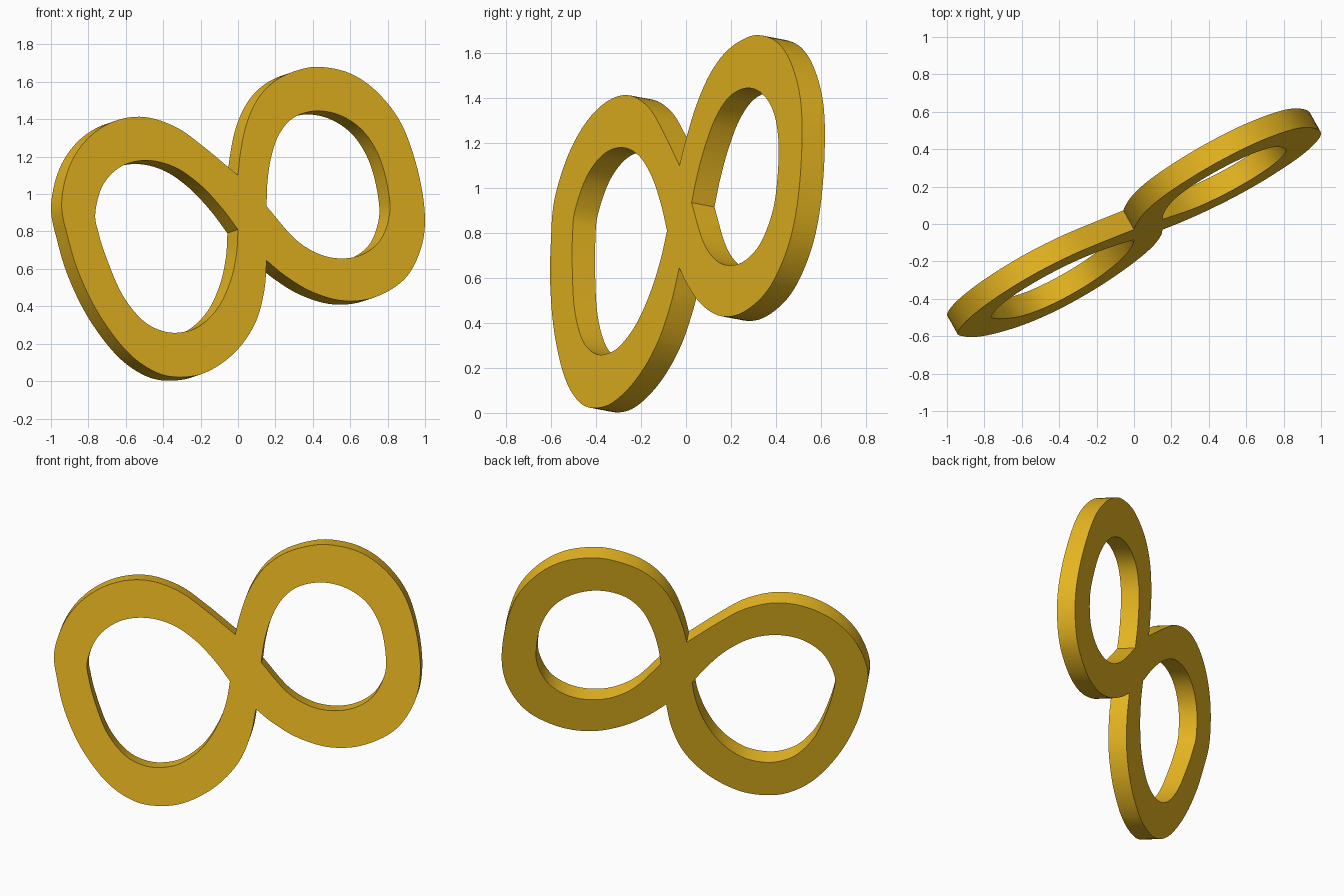
import bpy, bmesh, math
from mathutils import Vector, Matrix

if "Cube" in bpy.data.objects:
    bpy.data.objects.remove(bpy.data.objects["Cube"])

# Plane of the tilted plate: in-plane axes U, V and front normal N
turn, tilt, thick, depth = math.radians(29.2), math.radians(9.4), 0.118, 0.205
U = Vector((math.cos(turn), math.sin(turn), 0))
N = Vector((math.sin(turn) * math.cos(tilt), -math.cos(turn) * math.cos(tilt), math.sin(tilt)))
V = N.cross(U)

# Front-view (x, z) key points of each edge, from corner to corner
left_outer = [(0, 1.10), (-.18, 1.25), (-.33, 1.357), (-.50, 1.412), (-.66, 1.39), (-.80, 1.30),
              (-.90, 1.15), (-.943, .95), (-.91, .77), (-.85, .575), (-.745, .36), (-.60, .165),
              (-.46, .058), (-.33, .022), (-.175, .045), (-.02, .15), (.09, .305), (.14, .48), (.153, .645)]
right_outer = [(.153, .645), (.25, .565), (.39, .48), (.56, .43), (.73, .448), (.89, .545), (.977, .705),
               (.999, .89), (.96, 1.132), (.875, 1.373), (.747, 1.543), (.60, 1.645), (.437, 1.68),
               (.313, 1.66), (.195, 1.603), (.105, 1.507), (.045, 1.373), (.013, 1.22), (0, 1.10)]
left_hole = [(0, .81), (-.09, .93), (-.205, 1.052), (-.34, 1.145), (-.485, 1.18), (-.62, 1.15),
             (-.72, 1.052), (-.763, .90), (-.745, .79), (-.70, .65), (-.62, .465), (-.515, .33),
             (-.41, .27), (-.31, .26), (-.205, .295), (-.105, .395), (-.04, .535), (-.008, .68), (0, .81)]
right_hole = [(.153, .935), (.157, 1.06), (.177, 1.195), (.22, 1.32), (.30, 1.41), (.425, 1.445),
              (.56, 1.415), (.68, 1.325), (.765, 1.175), (.81, .975), (.803, .855), (.755, .745),
              (.66, .675), (.543, .656), (.425, .683), (.30, .765), (.153, .935)]


def to_plane(x, z):
    y = (N.x * x + N.z * z - depth) / -N.y
    p = Vector((x, y, z))
    return Vector((p.dot(U), p.dot(V)))


def smooth_path(points, steps=6):
    """Catmull-Rom path through the points; the last point is left out."""
    p = [to_plane(*q) for q in points]
    p = [2 * p[0] - p[1]] + p + [2 * p[-1] - p[-2]]
    out = []
    for a, b, c, d in zip(p, p[1:], p[2:], p[3:]):
        for i in range(steps):
            t = i / steps
            out.append(0.5 * (2 * b + (c - a) * t + (2 * a - 5 * b + 4 * c - d) * t * t
                              + (3 * b - a - 3 * c + d) * t ** 3))
    return out


# Figure-eight plate: one outline with two holes, filled and extruded
curve = bpy.data.curves.new("double_loop", 'CURVE')
curve.dimensions = '2D'
curve.fill_mode = 'BOTH'
curve.extrude = thick / 2
for path in (smooth_path(left_outer) + smooth_path(right_outer),
             smooth_path(left_hole), smooth_path(right_hole)):
    spline = curve.splines.new('POLY')
    spline.points.add(len(path) - 1)
    for point, co in zip(spline.points, path):
        point.co = (co.x, co.y, 0, 1)
    spline.use_cyclic_u = True

loop = bpy.data.objects.new("double_loop", curve)
bpy.context.collection.objects.link(loop)
loop.matrix_world = Matrix.Translation(N * (depth - thick / 2)) @ Matrix((U, V, N)).transposed().to_4x4()
bpy.context.view_layer.objects.active = loop
loop.select_set(True)
bpy.ops.object.convert(target='MESH')
loop = bpy.context.object

# Weld faces to sides
bm = bmesh.new()
bm.from_mesh(loop.data)
bmesh.ops.remove_doubles(bm, verts=bm.verts, dist=1e-5)
bmesh.ops.recalc_face_normals(bm, faces=bm.faces)
bm.to_mesh(loop.data)
bm.free()
bpy.ops.object.shade_smooth_by_angle(angle=math.radians(30))

gold = bpy.data.materials.new("gold")
gold.diffuse_color = (0.8, 0.47, 0.015, 1)
gold.use_nodes = True
gold.node_tree.nodes["Principled BSDF"].inputs["Base Color"].default_value = gold.diffuse_color
loop.data.materials.clear()
loop.data.materials.append(gold)
